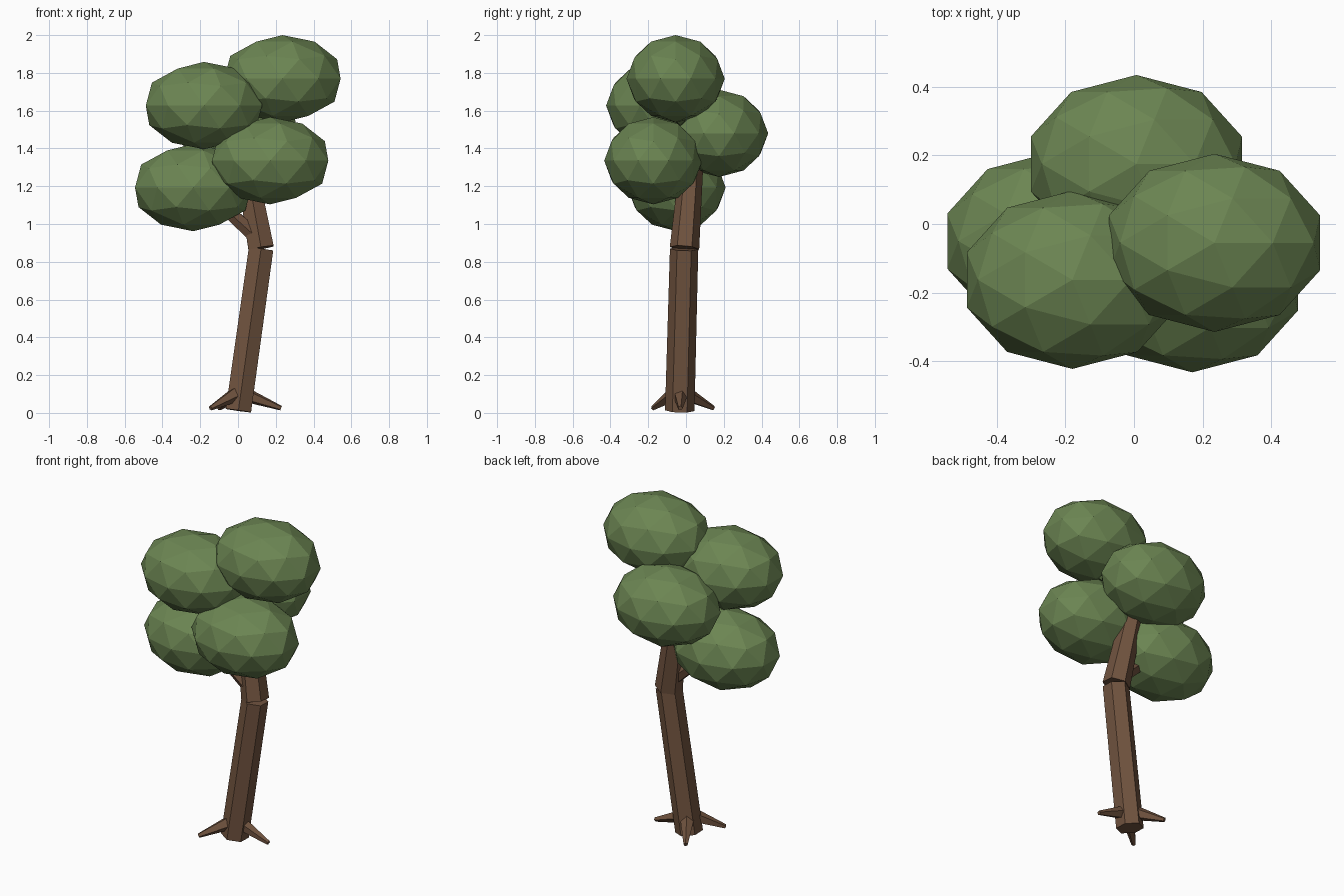
import bpy
from mathutils import Vector

if "Cube" in bpy.data.objects:
    bpy.data.objects.remove(bpy.data.objects["Cube"])


def material(name, rgb):
    m = bpy.data.materials.new(name)
    m.diffuse_color = (*rgb, 1)
    m.use_nodes = True
    m.node_tree.nodes["Principled BSDF"].inputs["Base Color"].default_value = m.diffuse_color
    return m


BARK = material("bark_brown", (0.165, 0.088, 0.05))
LEAF = material("leaf_green", (0.148, 0.235, 0.085))


def finish(name, mat):
    ob = bpy.context.object
    ob.name = name
    ob.data.materials.append(mat)
    return ob


def limb(name, start, end, r1, r2, sides=6):
    """Tapered flat-sided prism between two points."""
    a, b = Vector(start), Vector(end)
    d = b - a
    bpy.ops.mesh.primitive_cone_add(vertices=sides, radius1=r1, radius2=r2,
                                    depth=d.length, location=(a + b) / 2)
    ob = finish(name, BARK)
    ob.rotation_mode = 'QUATERNION'
    ob.rotation_quaternion = Vector((0, 0, 1)).rotation_difference(d)


def foliage(name, centre, size, detail=2):
    """Faceted ellipsoid clump."""
    bpy.ops.mesh.primitive_ico_sphere_add(subdivisions=detail, radius=1, location=centre)
    finish(name, LEAF).scale = size


# Trunk in two leaning sections, with a side branch
limb("lower_trunk", (0.002, -0.033, 0.012), (0.122, -0.01, 0.868), 0.078, 0.075)
limb("upper_trunk", (0.122, -0.008, 0.872), (0.04, 0.03, 1.33), 0.078, 0.062)
limb("left_branch", (0.1, -0.01, 0.93), (-0.2, -0.05, 1.2), 0.045, 0.03)

# Roots spreading around the base
for i, (start, tip) in enumerate([
        ((0.03, -0.03, 0.1), (0.228, -0.03, 0.025)),
        ((-0.01, -0.06, 0.1), (-0.145, -0.175, 0.025)),
        ((-0.01, 0.0, 0.1), (-0.1, 0.145, 0.025))]):
    limb(f"root_{i + 1}", start, tip, 0.042, 0.013, 5)

# Foliage clumps
CLUMP = (0.324, 0.26, 0.231)
for name, centre in {
        "top_foliage": (0.235, -0.055, 1.769),
        "upper_left_foliage": (-0.18, -0.163, 1.627),
        "front_right_foliage": (0.17, -0.173, 1.335),
        "lower_left_foliage": (-0.237, -0.05, 1.193),
        "back_foliage": (0.007, 0.175, 1.48)}.items():
    foliage(name, centre, CLUMP)

# Small tuft under the top clump
foliage("small_tuft", (0.185, -0.03, 1.58), (0.058, 0.055, 0.06), 1)
